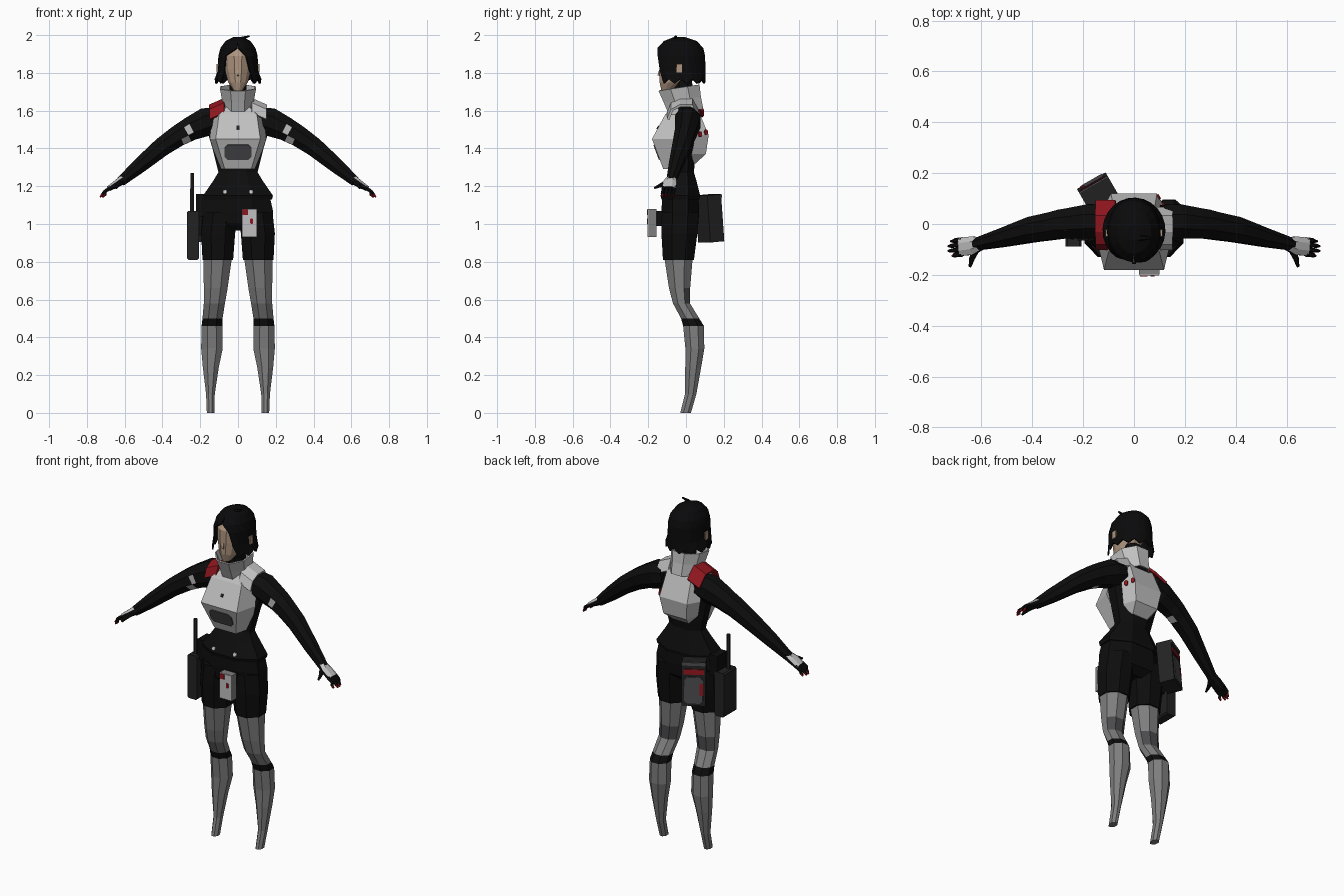
import bpy, bmesh, math
from mathutils import Vector, Matrix, Euler

if "Cube" in bpy.data.objects:
    bpy.data.objects.remove(bpy.data.objects["Cube"])


def mat(name, r, g, b):
    m = bpy.data.materials.new(name)
    m.diffuse_color = (r, g, b, 1)
    m.use_nodes = True
    m.node_tree.nodes["Principled BSDF"].inputs["Base Color"].default_value = m.diffuse_color
    return m


BLACK = mat("black cloth", .004, .004, .004)
HAIR = mat("black hair", .003, .003, .0035)
LIGHT = mat("light armour", .53, .53, .53)
GREY = mat("stocking grey", .21, .21, .21)
DARK = mat("dark grey", .07, .07, .075)
CHAR = mat("charcoal", .016, .016, .017)
RED = mat("red", .27, .008, .013)
SKIN = mat("skin", .42, .30, .21)


def finish(name, bm, mats, rule=None):
    bmesh.ops.recalc_face_normals(bm, faces=bm.faces)
    bm.normal_update()
    if rule:
        for f in bm.faces:
            f.material_index = rule(f.calc_center_median(), f.normal)
    me = bpy.data.meshes.new(name)
    bm.to_mesh(me)
    bm.free()
    for m in mats:
        me.materials.append(m)
    ob = bpy.data.objects.new(name, me)
    bpy.context.collection.objects.link(ob)
    return ob


def loft(name, rings, mats, rule=None, closed=True, caps=(True, True)):
    """Skin a list of equal point rings."""
    bm = bmesh.new()
    vs = [[bm.verts.new(p) for p in r] for r in rings]
    n = len(vs[0])
    for a, b in zip(vs, vs[1:]):
        for i in range(n if closed else n - 1):
            j = (i + 1) % n
            bm.faces.new((a[i], a[j], b[j], b[i]))
    for use, r in zip(caps, (vs[0], vs[-1])):
        if use:
            bm.faces.new(r)
    bmesh.ops.remove_doubles(bm, verts=bm.verts, dist=1e-5)
    return finish(name, bm, mats, rule)


def ring(c, u, v, n=8):
    """Polygon ring with flat sides facing u and v."""
    k = 1 / math.cos(math.pi / n)
    return [Vector(c) + k * (Vector(u) * math.cos(a) + Vector(v) * math.sin(a))
            for a in [(i + .5) * 2 * math.pi / n for i in range(n)]]


def stack(name, levels, mats, rule=None, n=8, caps=(True, True), tilt=0):
    """Levels are (z, x, y, half width, half depth)."""
    rings = [ring((x, y, z), (rx, 0, 0), (0, ry, ry * tilt), n) for z, x, y, rx, ry in levels]
    return loft(name, rings, mats, rule, caps=caps)


def limb(name, pts, mats, rule=None, n=8):
    """Sections are (x, y, z, half height, half depth), square to the path."""
    P = [Vector(p[:3]) for p in pts]
    rings = []
    for i, p in enumerate(pts):
        t = (P[min(i + 1, len(P) - 1)] - P[max(i - 1, 0)]).normalized()
        side = Vector((0, 1, 0))
        side = (side - t * side.dot(t)).normalized()
        rings.append(ring(P[i], t.cross(side) * p[3], side * p[4], n))
    return loft(name, rings, mats, rule)


def box(name, c, size, m, rot=(0, 0, 0), chamfer=0, offset=(0, 0, 0)):
    """Box at c + rotated offset, corners optionally cut along local y."""
    bm = bmesh.new()
    bmesh.ops.create_cube(bm, size=1)
    bmesh.ops.scale(bm, vec=size, verts=bm.verts)
    if chamfer:
        es = [e for e in bm.edges if abs((e.verts[0].co - e.verts[1].co).y) > 1e-5]
        bmesh.ops.bevel(bm, geom=es, offset=chamfer, segments=1, affect='EDGES')
    M = Matrix.Translation(c) @ Euler(rot).to_matrix().to_4x4() @ Matrix.Translation(offset)
    bm.transform(M)
    return finish(name, bm, [m])


def plate_shell(name, levels, m):
    """Armour shell; levels are (z, outer half width, outer y, side half width, side y)."""
    return loft(name, [[Vector(p) for p in ((-ws, ys, z), (-wf, yf, z), (wf, yf, z), (ws, ys, z))]
                       for z, wf, yf, ws, ys in levels], [m])


def thicken(ob, t):
    md = ob.modifiers.new("thickness", 'SOLIDIFY')
    md.thickness, md.offset = t, 0


# Torso, neck, jacket hem and hips
stack("torso", [(1.26, 0, -.015, .10, .055), (1.40, 0, -.01, .135, .065), (1.50, 0, 0, .165, .07),
                (1.58, 0, 0, .155, .07), (1.625, 0, 0, .10, .06), (1.65, 0, 0, .05, .05)], [BLACK])
stack("neck", [(1.60, 0, 0, .045, .045), (1.78, 0, -.02, .045, .05)], [BLACK])
stack("jacket_hem", [(1.28, 0, -.015, .10, .055), (1.23, 0, -.02, .13, .075),
                     (1.15, 0, -.03, .185, .105), (1.13, 0, -.03, .18, .10)], [BLACK])
stack("hips", [(1.16, 0, -.03, .165, .095), (1.07, 0, -.03, .185, .10),
               (1.00, 0, -.03, .185, .095), (.965, 0, -.035, .12, .06)], [BLACK])

# Chest and back armour
plate_shell("chest_armour", [(1.62, .06, -.075, .085, -.01), (1.58, .10, -.11, .135, -.02),
                             (1.45, .118, -.18, .15, -.05), (1.29, .07, -.12, .095, -.02)], LIGHT)
plate_shell("back_armour", [(1.615, .08, .06, .10, 0), (1.47, .09, .12, .13, .05),
                            (1.37, .075, .105, .10, .03), (1.32, .05, .05, .07, 0)], LIGHT)
box("chest_panel", (0, -.1545, 1.38), (.145, .008, .085), DARK, (.359, 0, 0), .018)
box("chest_mark", (0, -.149, 1.51), (.014, .008, .02), CHAR, (-.49, 0, 0))
for i in range(2):
    box("back_spot", (.118 - .02 * i, .075 + .032 * i, 1.475 + .01 * i), (.02, .008, .03), RED,
        (0, 0, -1.05), .007)

# Collar, open at the top and tipped forward
thicken(stack("collar", [(1.595, 0, 0, .075, .088), (1.66, 0, -.02, .08, .095),
                         (1.722, 0, -.037, .092, .105)], [LIGHT], caps=(False, False), tilt=.15), .008)

# Shoulder straps
for name, s, m, yb in (("red_strap", -1, RED, .09), ("white_strap", 1, LIGHT, .06)):
    path = [(-.095, 1.575), (-.075, 1.625), (-.03, 1.648), (.03, 1.648), (yb, 1.59)]
    thicken(loft(name, [[Vector((s * .072, y, z + .012)), Vector((s * .15, y, z - .022))]
                        for y, z in path], [m], closed=False, caps=(False, False)), .014)

# Head, ears and face
stack("head", [(1.705, 0, -.105, .022, .025), (1.75, 0, -.075, .052, .065), (1.82, 0, -.05, .071, .09),
               (1.89, 0, -.045, .075, .093), (1.945, 0, -.035, .055, .07)], [SKIN], n=12)
box("nose", (0, -.141, 1.80), (.012, .012, .03), SKIN, (-.3, 0, 0))
box("mouth", (0, -.131, 1.765), (.025, .006, .005), DARK)
for s in (1, -1):
    box("ear", (s * .107, -.035, 1.825), (.012, .028, .045), SKIN)

# Bob hair with a face opening and a jagged lower edge
hair = []
for z, cy, rx, ry, o1, o2 in [(1.985, -.035, .025, .03, 0, 0), (1.965, -.03, .065, .085, 0, 0),
                              (1.93, -.03, .09, .118, .02, .06), (1.89, -.03, .10, .128, .42, .68),
                              (1.81, -.03, .104, .13, .62, .74), (1.755, -.025, .12, .125, .75, .85)]:
    row = []
    for i in range(19):
        a = o1 + (2 * math.pi - o1 - o2) * i / 18
        dz = (.012 if i % 2 else -.012) if z < 1.76 else 0
        row.append(Vector((rx * math.sin(a), cy - ry * math.cos(a), z + dz)))
    hair.append(row)
thicken(loft("hair", hair, [HAIR], closed=False, caps=(True, False)), .008)
limb("hair_wisp", [(-.01, -.055, 1.965, .012, .012), (.025, -.055, 1.985, .008, .01),
                   (.062, -.055, 1.996, .003, .004)], [HAIR], n=5)

for s in (1, -1):
    side = "left" if s > 0 else "right"
    # Arms with a pale band
    limb(side + "_arm", [(s * x, y, z, a, b) for x, y, z, a, b in (
        (.11, .01, 1.555, .065, .065), (.17, .01, 1.54, .075, .068), (.25, .002, 1.505, .063, .06),
        (.28, 0, 1.488, .06, .057), (.32, -.008, 1.465, .056, .054), (.40, -.022, 1.41, .05, .05),
        (.52, -.055, 1.31, .04, .036), (.62, -.08, 1.225, .026, .024))], [BLACK, LIGHT],
        lambda c, n: int(.255 < abs(c.x) < .275 and n.y < .3 and n.z < .8))
    # Hands: pale back of the palm, red fingertips
    limb(side + "_palm", [(s * .605, -.077, 1.237, .024, .026), (s * .635, -.085, 1.218, .021, .036),
                          (s * .685, -.09, 1.187, .014, .036)], [BLACK, LIGHT],
         lambda c, n: int(n.z > .55))
    for i in range(4):
        y = -.062 - .019 * i
        e = (.72, .73, .73, .715)[i]
        limb(side + "_finger", [(s * .675, y, 1.193, .010, .009), (s * .705, y - .003, 1.172, .009, .008),
                                (s * (e - .012), y - .005, 1.156, .008, .007),
                                (s * e, y - .006, 1.142, .004, .004)], [BLACK, RED],
             lambda c, n: int(c.z < 1.152), n=6)
    limb(side + "_thumb", [(s * .62, -.10, 1.222, .013, .013), (s * .637, -.135, 1.205, .010, .010),
                           (s * .645, -.168, 1.19, .005, .005)], [BLACK], n=6)
    # Shorts legs
    stack(side + "_shorts_leg", [(1.06, s * .095, -.03, .088, .098), (.95, s * .105, -.035, .09, .095),
                                 (.81, s * .107, -.04, .081, .082)], [BLACK])
    # Stockings with black knee band and dark patch behind the thigh
    stack(side + "_leg", [(z, s * x, y, a, b) for z, x, y, a, b in (
        (.83, .107, -.04, .076, .076), (.66, .118, -.034, .063, .056), (.58, .125, -.024, .056, .045),
        (.50, .135, .022, .053, .048), (.46, .138, .04, .055, .055), (.34, .138, .047, .057, .05),
        (.24, .144, .038, .042, .042), (.10, .146, .025, .023, .03), (0, .145, -.002, .02, .028))],
        [GREY, BLACK, DARK],
        lambda c, n: 1 if .47 < c.z < .49 else 2 if .6 < c.z < .64 and n.y > .7 else 0)
    box(side + "_hem_buckle", (s * .07, -.127, 1.17), (.02, .008, .02), LIGHT, (-.4, 0, 0), .005)

# Upper arm badge
box("arm_badge", (-.26, 0, 1.564), (.03, .05, .008), RED, (0, -.42, 0))

# Front thigh pouch
box("front_pouch", (.06, -.178, 1.005), (.08, .042, .15), GREY)
box("pouch_face", (.06, -.2, 1.005), (.078, .006, .148), LIGHT)
box("pouch_tab", (.038, -.202, 1.062), (.03, .008, .03), RED)
box("pouch_mark", (.072, -.202, 1.015), (.016, .008, .03), RED, chamfer=.005)
box("pouch_mount", (.06, -.14, 1.03), (.05, .05, .08), BLACK)

# Radio on the hip with holder and antenna
box("radio_body", (-.238, -.03, .94), (.062, .115, .26), CHAR, chamfer=.008)
box("radio_holder", (-.195, -.02, 1.10), (.055, .09, .12), BLACK)
box("radio_link", (-.19, -.02, 1.0), (.05, .06, .12), BLACK)
stack("radio_antenna", [(1.06, -.243, -.05, .011, .011), (1.27, -.243, -.05, .009, .009)], [CHAR], n=6)

# Rear pack, turned and leaning, with flap and red trim
C, R = (-.142, .125, 1.03), (.08, 0, math.radians(30))
box("rear_pack", C, (.13, .085, .25), CHAR, R)
box("pack_panel", C, (.10, .008, .15), DARK, R, .015, (0, .043, -.035))
box("pack_red_band", C, (.11, .008, .03), RED, R, 0, (0, .043, .07))
box("pack_red_tag", C, (.018, .009, .07), RED, R, 0, (-.042, .0435, -.03))
box("pack_flap", C, (.13, .009, .018), DARK, R, 0, (0, .043, .115))
